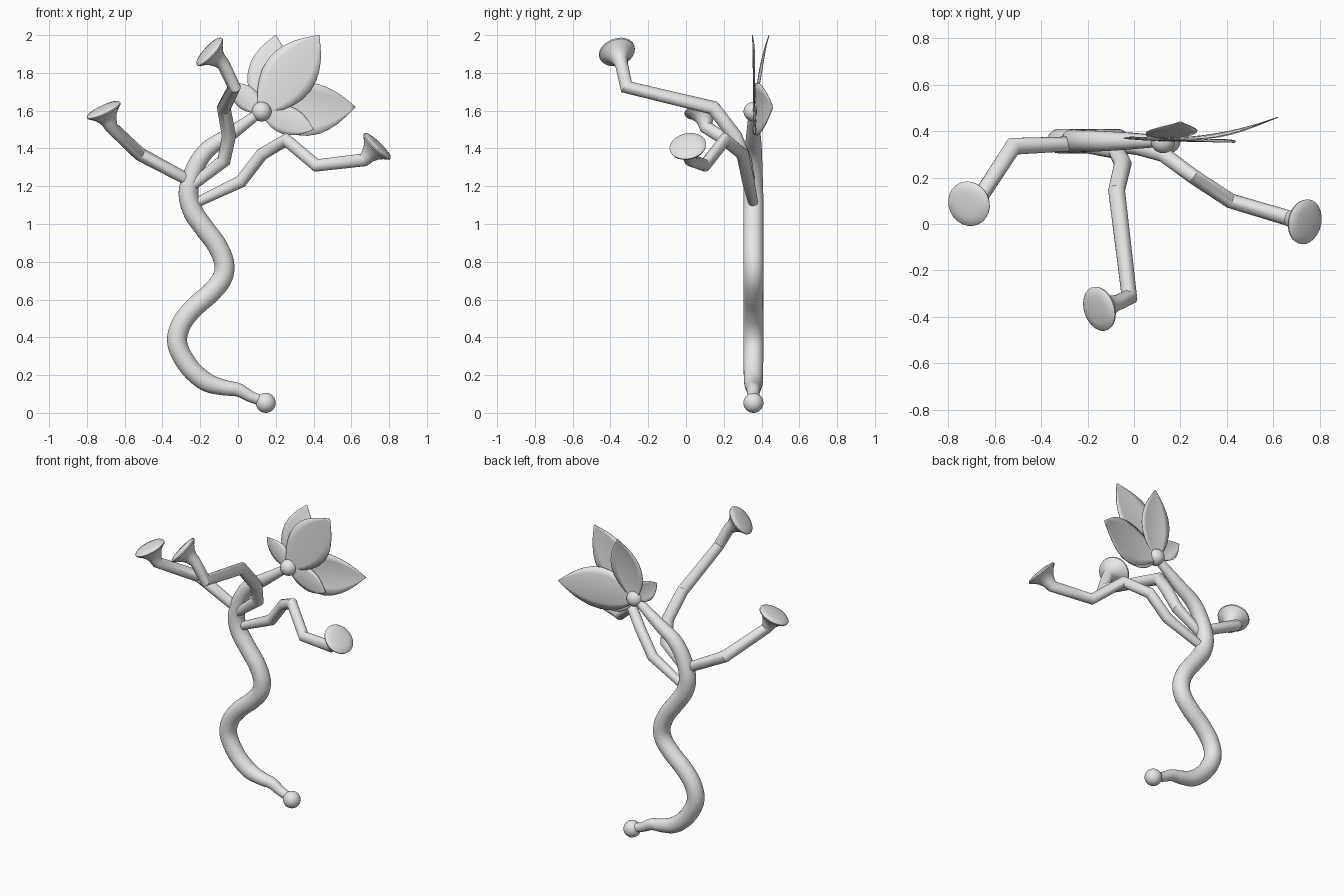
import bpy, bmesh, math
from mathutils import Vector

if "Cube" in bpy.data.objects:
    bpy.data.objects.remove(bpy.data.objects["Cube"])

Y0 = 0.357                      # depth of the stem plane
FLOWER = Vector((0.125, Y0, 1.595))

gray = bpy.data.materials.new("plain gray")
gray.diffuse_color = (0.8, 0.8, 0.8, 1)
gray.use_nodes = True
gray.node_tree.nodes["Principled BSDF"].inputs["Base Color"].default_value = gray.diffuse_color


def finish(bm, name):
    bmesh.ops.recalc_face_normals(bm, faces=bm.faces)
    me = bpy.data.meshes.new(name)
    bm.to_mesh(me)
    bm.free()
    me.materials.append(gray)
    ob = bpy.data.objects.new(name, me)
    bpy.context.collection.objects.link(ob)
    bpy.ops.object.select_all(action='DESELECT')
    ob.select_set(True)
    bpy.context.view_layer.objects.active = ob
    bpy.ops.object.shade_smooth_by_angle(angle=math.radians(35))
    return ob


def tube(name, pts, sides=24):
    """Round tube with mitred corners through (x, y, z, radius) points."""
    bm = bmesh.new()
    P = [Vector(p[:3]) for p in pts]
    rings, u = [], Vector((0.13, 1, 0.07))
    for i, p in enumerate(P):
        d0 = (p - P[i - 1]).normalized() if i else (P[1] - p).normalized()
        d1 = (P[i + 1] - p).normalized() if i < len(P) - 1 else d0
        t = (d0 + d1).normalized()
        m = d1 - d0
        stretch = 1 / max(t.dot(d0), 0.7) - 1
        m = m.normalized() if m.length > 1e-5 else Vector()
        u = (u - t * u.dot(t)).normalized()
        v = t.cross(u)
        ring = []
        for k in range(sides):
            a = 2 * math.pi * k / sides
            o = (u * math.cos(a) + v * math.sin(a)) * pts[i][3]
            ring.append(bm.verts.new(p + o + m * o.dot(m) * stretch))
        rings.append(ring)
    for a, b in zip(rings, rings[1:]):
        for k in range(sides):
            j = (k + 1) % sides
            bm.faces.new((a[k], a[j], b[j], b[k]))
    bm.faces.new(rings[0])
    bm.faces.new(rings[-1])
    return finish(bm, name)


def smooth_path(pts, n=6):
    """Catmull-Rom samples through 4D points."""
    V = [Vector(p) for p in pts]
    V = [2 * V[0] - V[1]] + V + [2 * V[-1] - V[-2]]
    out = []
    for a, b, c, d in zip(V, V[1:], V[2:], V[3:]):
        for k in range(n):
            t = k / n
            out.append(0.5 * (2 * b + (c - a) * t + (2 * a - 5 * b + 4 * c - d) * t * t
                              + (3 * b - a - 3 * c + d) * t ** 3))
    return out + [V[-2]]


def ball(name, centre, r):
    bm = bmesh.new()
    bmesh.ops.create_uvsphere(bm, u_segments=32, v_segments=16, radius=r)
    bmesh.ops.translate(bm, verts=bm.verts, vec=centre)
    return finish(bm, name)


# winding stem: x, z, radius
stem = [(0.14, 0.06, 0.027), (0.07, 0.085, 0.03), (0.0, 0.122, 0.036), (-0.08, 0.135, 0.042),
        (-0.17, 0.165, 0.05), (-0.26, 0.245, 0.052), (-0.32, 0.36, 0.053), (-0.305, 0.46, 0.053),
        (-0.24, 0.55, 0.053), (-0.145, 0.635, 0.053), (-0.085, 0.71, 0.053), (-0.073, 0.79, 0.053),
        (-0.11, 0.885, 0.053), (-0.18, 0.98, 0.053), (-0.24, 1.07, 0.053), (-0.262, 1.17, 0.052),
        (-0.23, 1.29, 0.048), (-0.165, 1.39, 0.045), (-0.06, 1.463, 0.039), (0.04, 1.535, 0.031),
        (0.115, 1.59, 0.025)]
tube("stem", smooth_path([(x, Y0, z, r) for x, z, r in stem]))
ball("root_ball", (0.147, Y0, 0.053), 0.053)
ball("flower_centre", FLOWER, 0.052)


# jointed arms, each ending in a flared trumpet cup
def arm(name, joints, cup, axis):
    c, n = Vector(cup), Vector(axis).normalized()
    flare = [(-0.1, 0.034), (-0.07, 0.041), (-0.045, 0.053), (-0.022, 0.073), (-0.004, 0.096),
             (0.004, 0.098), (0.012, 0.09), (0.018, 0.06), (0.02, 0.02)]
    tube(name, joints + [(*(c + n * h), r) for h, r in flare])


arm("left_arm", [(-0.265, 0.345, 1.215, 0.02), (-0.285, 0.345, 1.245, 0.032),
                 (-0.52, 0.335, 1.37, 0.036)],
    (-0.71, 0.088, 1.60), (-0.42, -0.2, 0.9))
arm("front_arm", [(-0.24, 0.34, 1.205, 0.028), (-0.075, 0.315, 1.335, 0.035),
                  (-0.048, 0.26, 1.465, 0.037), (-0.075, 0.145, 1.615, 0.036),
                  (-0.02, -0.315, 1.725, 0.033)],
    (-0.148, -0.365, 1.91), (-0.72, -0.24, 0.66))
arm("right_arm", [(-0.215, 0.355, 1.115, 0.026), (0.015, 0.33, 1.225, 0.033),
                  (0.127, 0.30, 1.37, 0.033), (0.255, 0.205, 1.445, 0.032),
                  (0.415, 0.10, 1.31, 0.032)],
    (0.735, 0.01, 1.41), (0.68, -0.15, 0.7))

# petals: thin leaf-shaped sheets growing from the flower centre
WIDTH = [(0, 0.2), (0.08, 0.42), (0.17, 0.65), (0.26, 0.82), (0.36, 0.95), (0.48, 1),
         (0.6, 0.95), (0.7, 0.82), (0.8, 0.62), (0.88, 0.4), (0.95, 0.18), (1, 0.015)]


def petal(name, tip, half, start_y, cup):
    base, tip = FLOWER.copy(), Vector(tip)
    base.y = start_y
    a = tip - base
    dy, a.y = a.y, 0
    side = a.cross(Vector((0, 1, 0))).normalized()
    bm = bmesh.new()
    rows = []
    for t, w in WIDTH:
        row = []
        for k in range(-3, 4):
            s = k / 3 * w
            p = base + a * t + side * s * half
            p.y += dy * t * t + cup * s * s
            row.append(bm.verts.new(p))
        rows.append(row)
    for r0, r1 in zip(rows, rows[1:]):
        for k in range(6):
            bm.faces.new((r0[k], r0[k + 1], r1[k + 1], r1[k]))
    ob = finish(bm, name)
    mod = ob.modifiers.new("thickness", 'SOLIDIFY')
    mod.thickness = 0.004
    mod.offset = 0


petal("petal_right", (0.62, 0.46, 1.62), 0.14, 0.37, -0.015)
petal("petal_upper_right", (0.43, 0.352, 2.0), 0.14, 0.357, 0.008)
petal("petal_top", (0.20, 0.44, 2.0), 0.11, 0.368, 0.01)
petal("petal_left", (-0.045, 0.37, 1.745), 0.062, 0.36, 0.012)
petal("petal_lower", (0.40, 0.355, 1.50), 0.075, 0.357, 0.008)
